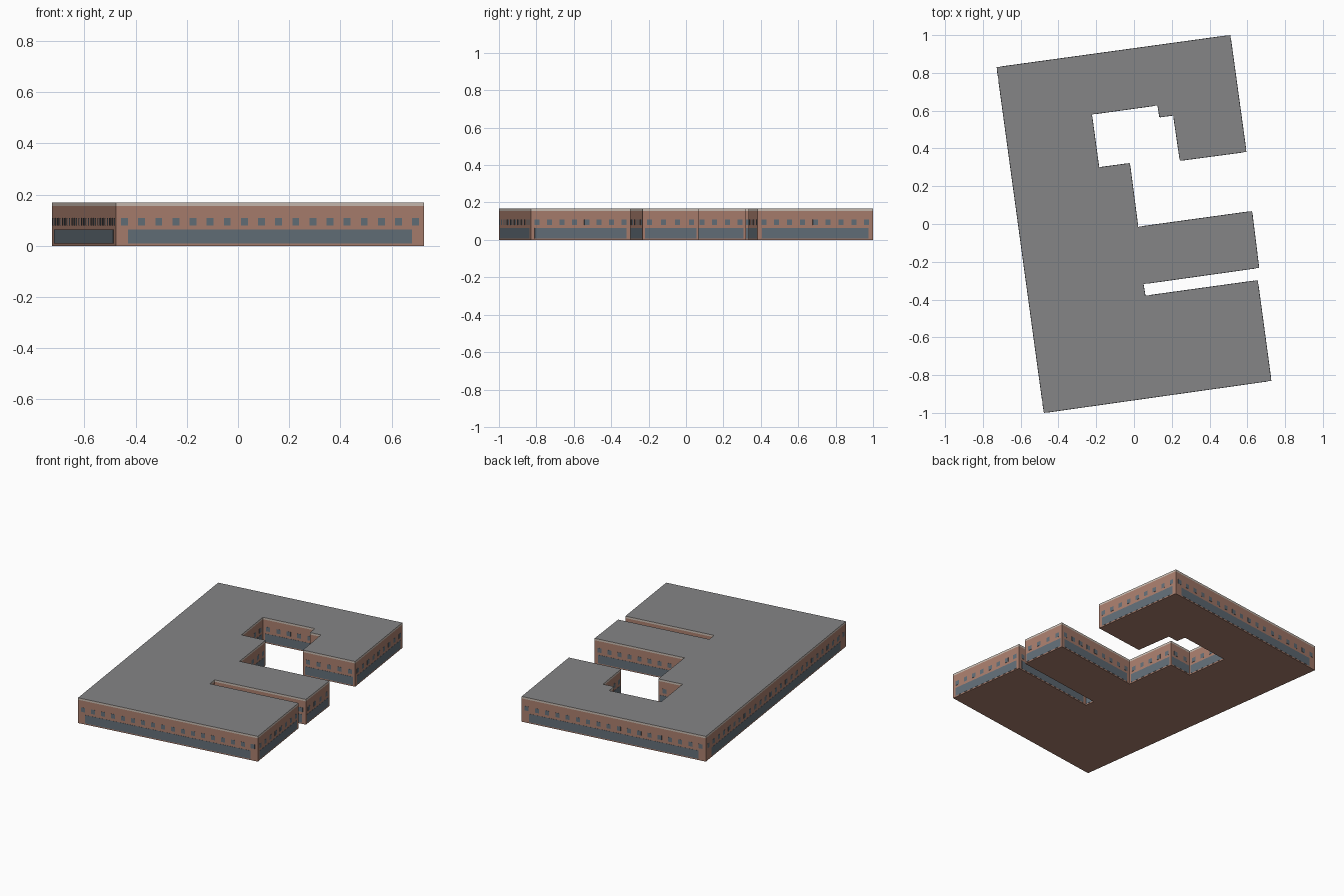
import bpy, bmesh
from mathutils import Vector

cube = bpy.data.objects.get("Cube")
if cube:
    bpy.data.objects.remove(cube, do_unlink=True)

HEIGHT, CORNICE_Z = 0.168, 0.155

# Footprint, counter-clockwise
FOOTPRINT = [Vector((x, y, 0)) for x, y in (
    (-0.477, -1), (0.727, -0.83), (0.655, -0.298), (0.06, -0.38), (0.05, -0.318),
    (0.662, -0.232), (0.625, 0.068), (0.022, -0.015), (-0.022, 0.322), (-0.185, 0.3),
    (-0.223, 0.58), (0.125, 0.628), (0.135, 0.565), (0.208, 0.575), (0.243, 0.335),
    (0.595, 0.382), (0.51, 1), (-0.727, 0.83))]


def material(name, color):
    m = bpy.data.materials.new(name)
    m.use_nodes = True
    m.diffuse_color = (*color, 1)
    m.node_tree.nodes["Principled BSDF"].inputs["Base Color"].default_value = (*color, 1)
    return m


brick = material("brick", (0.4, 0.21, 0.155))
stone = material("pale_stone", (0.58, 0.5, 0.44))
roofing = material("grey_roof", (0.235, 0.235, 0.24))
glass = material("blue_grey_glass", (0.125, 0.16, 0.19))


def finish(bm, name, mats):
    mesh = bpy.data.meshes.new(name)
    bm.to_mesh(mesh)
    bm.free()
    for m in mats:
        mesh.materials.append(m)
    obj = bpy.data.objects.new(name, mesh)
    bpy.context.collection.objects.link(obj)


def walls():
    return zip(FOOTPRINT, FOOTPRINT[1:] + FOOTPRINT[:1])


def add_plate(bm, a, b, start, end, low, high, depth=0.002):
    """Thin box on wall a-b, from start to end along it."""
    along = (b - a).normalized()
    out = along.cross(Vector((0, 0, 1))) * depth
    corners = [a + along * s + Vector((0, 0, z))
               for s, z in ((start, low), (end, low), (end, high), (start, high))]
    back = [bm.verts.new(p - out * 0.5) for p in corners]
    front = [bm.verts.new(p + out * 0.5) for p in corners]
    bm.faces.new(front)
    bm.faces.new(back[::-1])
    for i in range(4):
        j = (i + 1) % 4
        bm.faces.new((back[i], back[j], front[j], front[i]))


# Building shell: brick walls, pale cornice band, flat roof
bm = bmesh.new()
rings = [[bm.verts.new(p + Vector((0, 0, z))) for p in FOOTPRINT]
         for z in (0, CORNICE_Z, HEIGHT)]
bm.faces.new(rings[0][::-1])
bm.faces.new(rings[2]).material_index = 2
for level in range(2):
    low, high = rings[level], rings[level + 1]
    for i in range(len(low)):
        j = (i + 1) % len(low)
        bm.faces.new((low[i], low[j], high[j], high[i])).material_index = level
finish(bm, "building_shell", [brick, stone, roofing])

# Ground floor glazing: one long pane per wall
bm = bmesh.new()
for a, b in walls():
    length = (b - a).length
    add_plate(bm, a, b, length * 0.04, length * 0.96, 0.008, 0.063)
finish(bm, "ground_floor_glazing", [glass])

# Upper floor windows: evenly spaced small panes
bm = bmesh.new()
for a, b in walls():
    length = (b - a).length
    count = max(1, round(length / 0.068))
    for i in range(count):
        centre = length * (i + 0.5) / count
        add_plate(bm, a, b, centre - 0.0135, centre + 0.0135, 0.08, 0.109)
finish(bm, "upper_windows", [glass])
